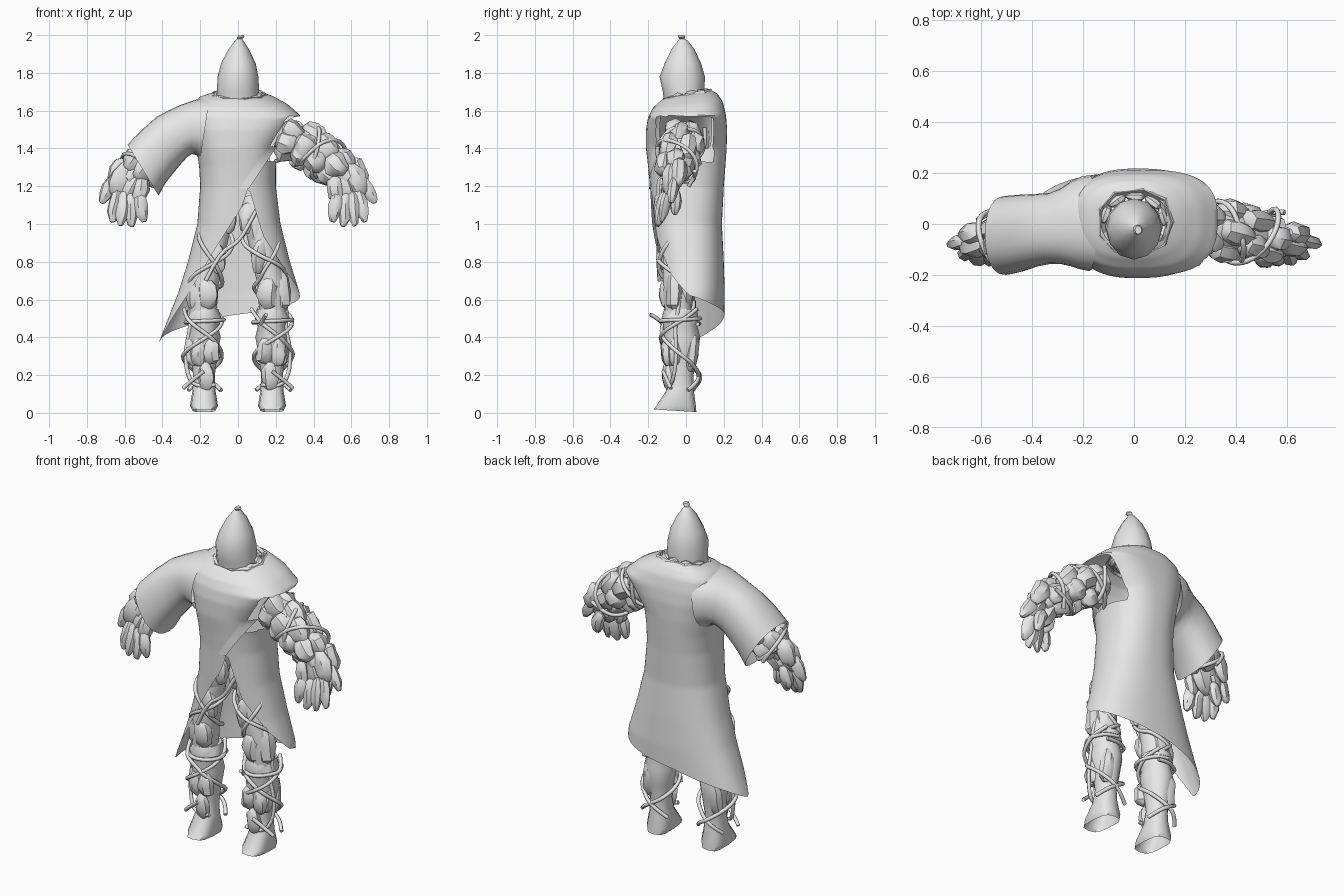
import bpy, bmesh, math, random
from mathutils import Vector as V

if "Cube" in bpy.data.objects:
    bpy.data.objects.remove(bpy.data.objects["Cube"])

random.seed(4)
TAU = math.tau
grey = bpy.data.materials.new("plain_grey")
grey.diffuse_color = (0.8, 0.8, 0.8, 1)
grey.use_nodes = True
grey.node_tree.nodes["Principled BSDF"].inputs["Base Color"].default_value = grey.diffuse_color


def finish(name, bm, angle=40):
    bmesh.ops.recalc_face_normals(bm, faces=bm.faces)
    me = bpy.data.meshes.new(name)
    bm.to_mesh(me)
    bm.free()
    ob = bpy.data.objects.new(name, me)
    bpy.context.collection.objects.link(ob)
    me.materials.append(grey)
    bpy.ops.object.select_all(action='DESELECT')
    ob.select_set(True)
    bpy.context.view_layer.objects.active = ob
    bpy.ops.object.shade_smooth_by_angle(angle=math.radians(angle))


def table(keys, x):
    """Smooth lookup in a list of (key, values...) sorted by key."""
    x = min(max(x, keys[0][0]), keys[-1][0])
    for a, b in zip(keys, keys[1:]):
        if x <= b[0]:
            f = (x - a[0]) / (b[0] - a[0])
            return [p + (q - p) * f for p, q in zip(a[1:], b[1:])]


def oval(c, u, v, n, p=1.0):
    f = lambda k: math.copysign(abs(k) ** p, k)
    return [c + u * f(math.cos(TAU * i / n)) + v * f(math.sin(TAU * i / n)) for i in range(n)]


def box_ring(xl, xr, yf, yb, z, n, tilt=0.0, p=0.85):
    pts = oval(V(((xl + xr) / 2, (yf + yb) / 2, z)), V(((xr - xl) / 2, 0, 0)), V((0, (yb - yf) / 2, 0)), n, p)
    return [q + V((0, 0, tilt * q.y)) for q in pts]


def skin(bm, rings, caps=(False, False)):
    vs = [[bm.verts.new(p) for p in r] for r in rings]
    n = len(vs[0])
    for a, b in zip(vs, vs[1:]):
        for i in range(n):
            bm.faces.new((a[i], a[(i + 1) % n], b[(i + 1) % n], b[i]))
    for on, r in zip(caps, (vs[0], vs[-1])):
        if on:
            bm.faces.new(r)


def stone(bm, p, q, r, flat=0.8):
    """Irregular faceted rock stretched from p to q."""
    p, q = V(p), V(q)
    t = (q - p).normalized()
    u = t.cross(V((random.uniform(-.4, .4), 1, .1))).normalized()
    v = t.cross(u)
    rings = []
    for f, k in ((0, .4), (.12, .8), (.42, 1.0), (.72, .88), (.94, .5), (1, .25)):
        c = p.lerp(q, f) + u * random.uniform(-.12, .12) * r
        rings.append([c + (x - c) * random.uniform(.9, 1.1) for x in oval(c, u * r * k, v * r * k * flat, 7)])
    skin(bm, rings, (True, True))


def along(path, f):
    """Point and tangent on a polyline, f from 0 to 1."""
    s = min(max(f, 0), .9999) * (len(path) - 1)
    i = int(s)
    a, b = V(path[i]), V(path[i + 1])
    return a.lerp(b, s - i), (b - a).normalized()


def offset(path, f, a, r):
    c, t = along(path, f)
    n = V((0, 1, 0)).cross(t).normalized()
    b = t.cross(n)
    return c + (n * math.cos(a) + b * math.sin(a)) * r


def tube(bm, path, radii):
    rings = []
    for i, r in enumerate(radii):
        f = i / (len(radii) - 1)
        rings.append([offset(path, f, TAU * k / 10, r) for k in range(10)])
    skin(bm, rings, (True, True))


def vine(name, pts, r=0.011):
    cu = bpy.data.curves.new(name, 'CURVE')
    cu.dimensions = '3D'
    cu.bevel_depth, cu.bevel_resolution, cu.resolution_u = r, 1, 3
    sp = cu.splines.new('NURBS')
    sp.points.add(len(pts) - 1)
    for q, p in zip(sp.points, pts):
        q.co = (*p, 1)
    sp.use_endpoint_u, sp.order_u = True, 3
    cu.use_fill_caps = True
    cu.materials.append(grey)
    bpy.context.collection.objects.link(bpy.data.objects.new(name, cu))


def wrap(name, path, r, turns, phase, f0=0.0, f1=1.0):
    n = int(abs(turns) * 9) + 3
    vine(name, [offset(path, f0 + (f1 - f0) * i / n, phase + TAU * turns * i / n,
                       r * random.uniform(.92, 1.12)) for i in range(n + 1)])


# Robe body: tube whose hem height follows the angle, slit open at the front
hem_keys = [(0, .62), (40, .57), (90, .52), (150, .43), (186, .37), (210, .57), (240, .84),
            (270, 1.06), (283, 1.2), (300, .93), (330, .74), (360, .62)]
# height: left, right, front, back, roundness
size_keys = [(.37, -.42, .36, -.14, .2, .85), (.64, -.315, .325, -.16, .205, .85),
             (.8, -.265, .275, -.165, .2, .85), (1.0, -.215, .225, -.18, .19, .85),
             (1.2, -.2, .2, -.19, .2, .85), (1.3, -.205, .2, -.2, .208, .83), (1.4, -.22, .21, -.212, .215, .8),
             (1.5, -.24, .275, -.212, .218, .75), (1.57, -.25, .335, -.2, .212, .72),
             (1.63, -.24, .265, -.175, .195, .78), (1.67, -.2, .19, -.135, .165, .85), (1.69, -.13, .13, -.1, .13, .9)]
N, M = 96, 70


def body_ring(z):
    xl, xr, yf, yb, p = table(size_keys, z)
    return box_ring(xl, xr, yf, yb, z, N, .15 * max(0, (z - 1.55) / .14), p)


rings = []
for j in range(M + 1):
    row = []
    for i in range(N):
        hem = table(hem_keys, 360 * i / N)[0]
        row.append(body_ring(1.69 + (hem - 1.69) * (j / M) ** 1.15)[i])
    rings.append(row)
bm = bmesh.new()
skin(bm, rings)


# Armholes: open under the shoulder flap, and where the sleeve joins
def in_hole(c):
    if c.x < 0:
        return c.x < -.19 and abs(c.y) < .13 and 1.41 < c.z < 1.63
    return c.x > .13 and -.155 < c.y < .14 and 1.34 < c.z < 1.565


bmesh.ops.delete(bm, geom=[f for f in bm.faces if in_hole(f.calc_center_median())], context='FACES')
rim = [v for v in bm.verts if v.is_boundary and abs(v.co.x) > .1 and 1.3 < v.co.z < 1.645]
for _ in range(5):
    bmesh.ops.smooth_vert(bm, verts=rim, factor=.4, use_axis_x=True, use_axis_y=True, use_axis_z=True)
finish("robe_body", bm, 60)

# Diagonal edge of the overlapping front panel
bm = bmesh.new()
pairs = []
for i in range(13):
    f = i / 12
    pair = []
    for dx, lift in ((0, .01), (-.05, .001)):
        x, z = .055 + .15 * f + dx, 1.185 + .225 * f
        xl, xr, yf, yb, p = table(size_keys, z)
        k = min(abs((x - (xl + xr) / 2) / ((xr - xl) / 2)), .97)
        y = (yf + yb) / 2 - (yb - yf) / 2 * (1 - k ** (2 / p)) ** (p / 2)
        pair.append(bm.verts.new((x, y - lift, z)))
    pairs.append(pair)
for a, b in zip(pairs, pairs[1:]):
    bm.faces.new((a[0], b[0], b[1], a[1]))
finish("front_panel_edge", bm)

# Wide sleeve on one side
bm = bmesh.new()
sleeve = [(-.15, 1.672, -.2, 1.34, -.185, .192), (-.2, 1.664, -.22, 1.365, -.178, .185),
          (-.25, 1.65, -.245, 1.37, -.166, .168), (-.3, 1.632, -.268, 1.355, -.158, .142),
          (-.36, 1.605, -.3, 1.32, -.157, .122), (-.43, 1.568, -.34, 1.272, -.168, .118),
          (-.51, 1.498, -.385, 1.215, -.188, .115), (-.585, 1.42, -.42, 1.15, -.2, .11)]
skin(bm, [oval(V(((a + c) / 2, (f + g) / 2, (b + d) / 2)), V(((a - c) / 2, 0, (b - d) / 2)),
               V((0, (g - f) / 2, 0)), 24, .85) for a, b, c, d, f, g in sleeve])
finish("robe_sleeve", bm, 60)

# Folded collar
bm = bmesh.new()
skin(bm, [box_ring(-.16, .17, -.12, .15, 1.665, 9, .15), box_ring(-.14, .15, -.125, .135, 1.69, 9, .2),
          box_ring(-.115, .12, -.09, .11, 1.665, 9, .15)])
finish("collar", bm, 25)

# Pointed hood with a knotted tip
bm = bmesh.new()
hood = [(-.115, .115, -.115, .095, 1.64), (-.112, .112, -.123, .098, 1.7), (-.108, .108, -.14, .1, 1.78),
        (-.09, .094, -.113, .08, 1.85), (-.05, .058, -.077, .045, 1.925), (-.016, .028, -.043, .01, 1.97),
        (-.004, .022, -.033, -.007, 1.98), (-.004, .034, -.042, -.004, 1.99), (.004, .03, -.04, -.008, 2.0)]
skin(bm, [box_ring(*h, 12, 0, 1) for h in hood], (False, True))
finish("hood", bm)

# Small stones around the neck
bm = bmesh.new()
for a in range(-20, 161, 36):
    d = V((math.cos(math.radians(a)), math.sin(math.radians(a)), 0))
    c, t = V((.118 * d.x, .108 * d.y, 1.675 + .02 * d.y)), V((-d.y, d.x, 0)) * .035
    stone(bm, c - t, c + t, .025)
finish("neck_stones", bm, 30)

for s, side in ((-1, "left"), (1, "right")):
    S = lambda x, y, z: V((s * x, y, z))

    # Arm of stacked stones; the sleeve hides the upper part on one side
    arm = [S(.22, -.01, 1.47), S(.42, -.035, 1.385), S(.59, -.08, 1.23)]
    bm = bmesh.new()
    tube(bm, arm if s > 0 else [S(.36, -.03, 1.41)] + arm[1:], [.08, .09, .09, .075, .05])
    for i, f in enumerate((.14, .36, .57, .78)):
        if s < 0 and i < 2:
            continue
        for k in range(5):
            a = TAU * (k + .5 * (i % 2) + random.uniform(-.15, .15)) / 5
            r = (.062, .075, .075, .055)[i]
            stone(bm, offset(arm, f - .13, a, r), offset(arm, f + .15, a + random.uniform(-.3, .3), r), .068)
    finish(side + "_arm_stones", bm, 40)

    # Hand with splayed stone fingers
    bm = bmesh.new()
    for p, q, r in (((.5, -.07, 1.29), (.6, -.1, 1.12), .065), ((.57, -.07, 1.32), (.66, -.09, 1.15), .065),
                    ((.6, -.03, 1.34), (.67, -.04, 1.2), .055), ((.5, -.12, 1.25), (.53, -.13, 1.1), .045)):
        stone(bm, S(*p), S(*q), r)
    for p, q in (((.52, -.14, 1.16), (.5, -.15, 1.01)), ((.57, -.12, 1.16), (.56, -.15, .985)),
                 ((.6, -.11, 1.17), (.62, -.15, .99)), ((.63, -.09, 1.19), (.67, -.13, 1.01)),
                 ((.65, -.06, 1.25), (.725, -.08, 1.11)), ((.6, -.05, 1.18), (.64, -.06, 1.05))):
        stone(bm, S(*p), S(*q), .038)
    finish(side + "_hand", bm, 40)

    # Vines around the arm
    for k in range(2):
        wrap(side + "_arm_vine_%d" % k, arm, .122, (1.3, -1.2)[k], 2.1 * k, .08 if s > 0 else .6, .88)

    # Lower leg and wedge boot, open underneath
    bm = bmesh.new()
    leg = [(.06, -.172, .055, .008, -.06, .6), (.074, -.155, .052, .04, 0, .65), (.06, -.1, .04, .125, 0, .8),
           (.058, -.085, .04, .2, 0, 1), (.07, -.1, .06, .3, 0, 1), (.088, -.125, .075, .4, 0, 1),
           (.075, -.12, .06, .46, 0, 1), (.092, -.13, .065, .5, 0, .9), (.075, -.115, .06, .55, 0, 1)]
    skin(bm, [box_ring(s * .18 - w, s * .18 + w, f, b, z, 12, t, p) for w, f, b, z, t, p in leg], (False, True))
    finish(side + "_shin_and_boot", bm)

    # Thigh and leg stones
    thigh = [S(.19, -.04, .5), S(.175, -.05, .7), S(.11, -.06, .95), S(.06, -.05, 1.15)]
    bm = bmesh.new()
    tube(bm, thigh, [.07, .075, .075, .07, .065, .06, .04])
    for p, q, r in (((.22, -.06, .54), (.205, -.06, .78), .065), ((.16, -.09, .55), (.17, -.1, .72), .06),
                    ((.19, 0, .55), (.18, 0, .8), .06), ((.1, -.1, .74), (.13, -.11, .92), .045),
                    ((.05, -.09, .95), (.05, -.09, 1.11), .045), ((.12, -.09, .88), (.07, -.1, 1.05), .04),
                    ((.23, -.06, .25), (.225, -.05, .43), .048), ((.17, -.085, .12), (.17, -.1, .27), .045),
                    ((.14, -.09, .26), (.15, -.1, .4), .05), ((.21, -.09, .25), (.21, -.1, .4), .045),
                    ((.22, .02, .22), (.21, .045, .42), .045)):
        stone(bm, S(*p), S(*q), r)
    finish(side + "_leg_stones", bm, 40)

    # Vines around shin, knee and thigh
    shin = [S(.185, -.03, .12), S(.185, -.03, .55)]
    for k in range(2):
        wrap(side + "_shin_vine_%d" % k, shin, .103, (1.1, -.9)[k], 2.1 * k + .4)
    wrap(side + "_knee_vine", [S(.18, -.03, .47), S(.18, -.03, .5)], .103, 1.1, 1)
    for k in range(2):
        wrap(side + "_thigh_vine_%d" % k, thigh, .09, (1.2, -1.3)[k], 2 * k + 1, .05, .85)
    vine(side + "_side_loop", [S(.24, -.03, .65), S(.26, -.04, .55), S(.25, -.06, .45), S(.28, -.05, .33),
                               S(.27, -.06, .2), S(.22, -.09, .13), S(.12, -.1, .15)])
    vine(side + "_loose_end", [S(.18, -.12, .22), S(.25, -.1, .17), S(.29, -.08, .13)])

# Vine crossing between the thighs and knee sprout
vine("hip_vine", [V(p) for p in ((-.17, -.14, .7), (-.1, -.15, .85), (0, -.14, .9), (.06, -.15, 1.0), (.1, -.13, 1.08))])
vine("knee_sprout", [V(p) for p in ((.12, -.12, .47), (.14, -.16, .51), (.15, -.19, .52))])
